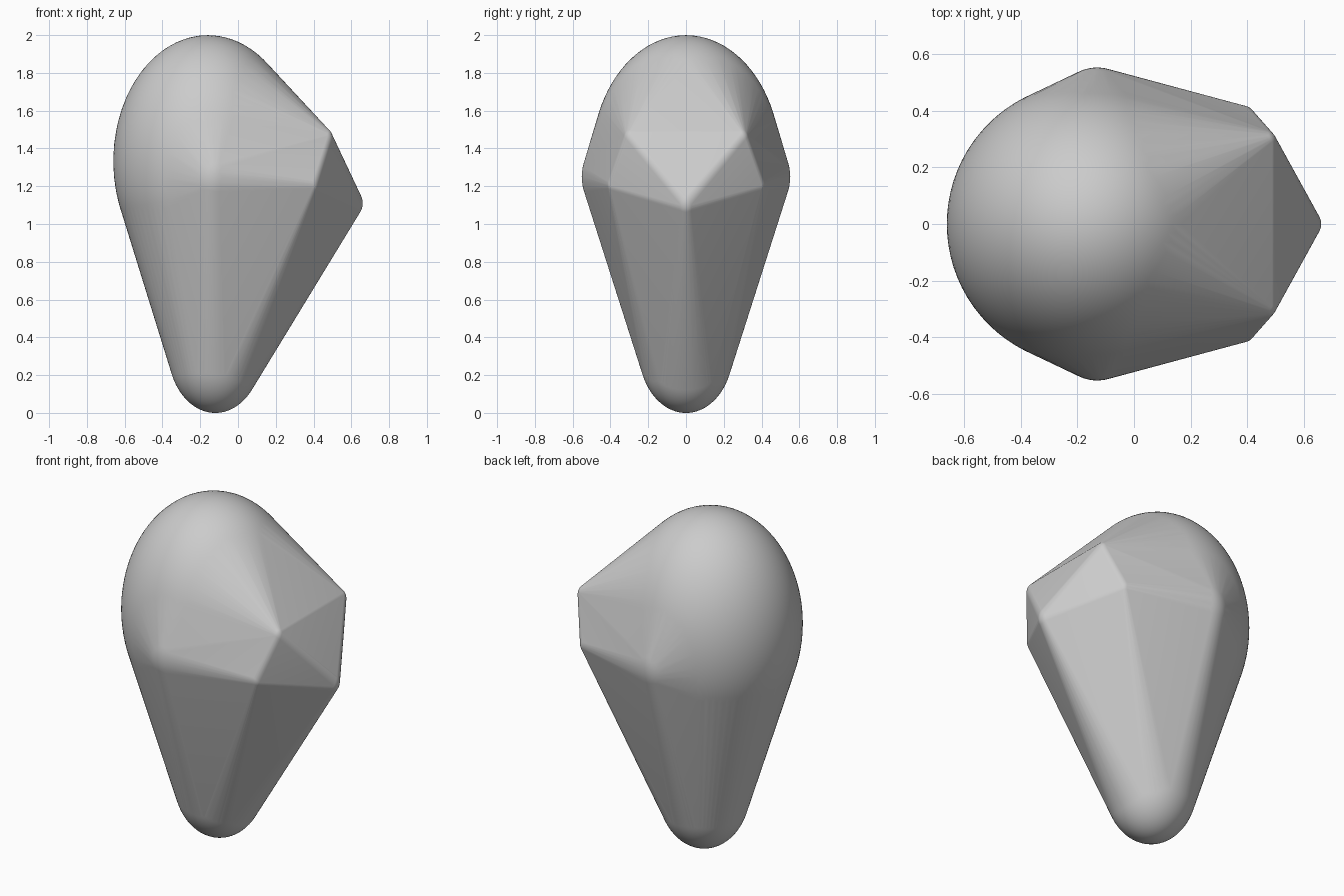
import bpy
import bmesh
import math
from mathutils import Matrix, Vector

cube = bpy.data.objects.get("Cube")
if cube:
    bpy.data.objects.remove(cube, do_unlink=True)

STRETCH = 1.333  # every ball is taller than it is wide


def add_ball(bm, centre, radius, detail):
    """Add one vertically stretched ball."""
    matrix = Matrix.Translation(Vector(centre)) @ Matrix.Diagonal((1, 1, STRETCH, 1))
    bmesh.ops.create_icosphere(bm, subdivisions=detail, radius=radius, matrix=matrix)


bm = bmesh.new()

# Dome and tapered foot
add_ball(bm, (-0.16, 0, 1.333), 0.5, 5)
add_ball(bm, (-0.12, 0, 0.333), 0.25, 5)

# Pointed nose
add_ball(bm, (0.605, 0, 1.11), 0.055, 4)

# Mirrored side bulges, cheek corners and brow corners
for side in (-1, 1):
    add_ball(bm, (-0.13, side * 0.405, 1.25), 0.147, 4)
    add_ball(bm, (0.385, side * 0.375, 1.21), 0.042, 4)
    add_ball(bm, (0.46, side * 0.29, 1.45), 0.042, 4)

# Stretch one skin over all the balls and drop what lies inside
hull = bmesh.ops.convex_hull(bm, input=bm.verts[:], use_existing_faces=False)
skin = {g for g in hull["geom"] if isinstance(g, bmesh.types.BMFace)}
bmesh.ops.delete(bm, geom=[f for f in bm.faces if f not in skin], context="FACES")
bmesh.ops.delete(bm, geom=[v for v in bm.verts if not v.link_faces], context="VERTS")
bmesh.ops.recalc_face_normals(bm, faces=bm.faces[:])

mesh = bpy.data.meshes.new("rounded_head_hull")
bm.to_mesh(mesh)
bm.free()
body = bpy.data.objects.new("rounded_head_hull", mesh)
bpy.context.collection.objects.link(body)

# Plain grey finish
grey = bpy.data.materials.new("plain_grey")
grey.use_nodes = True
colour = (0.6, 0.6, 0.6, 1)
grey.diffuse_color = colour
grey.node_tree.nodes["Principled BSDF"].inputs["Base Color"].default_value = colour
mesh.materials.append(grey)

# Smooth shading
bpy.ops.object.select_all(action="DESELECT")
body.select_set(True)
bpy.context.view_layer.objects.active = body
bpy.ops.object.shade_smooth_by_angle(angle=math.radians(40))
